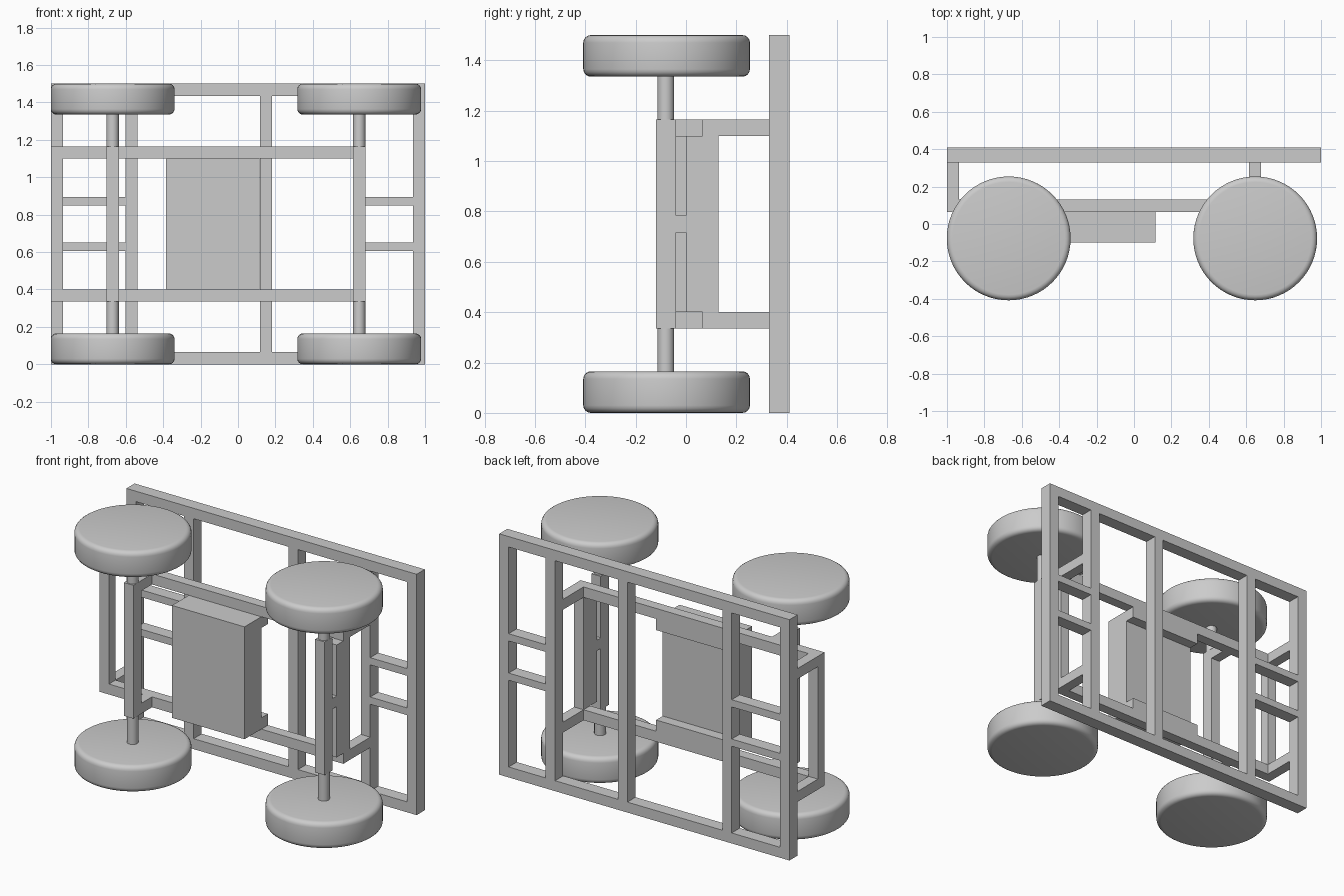
import bpy
import math

cube = bpy.data.objects.get("Cube")
if cube:
    bpy.data.objects.remove(cube, do_unlink=True)

grey = bpy.data.materials.new("plain_grey")
grey.use_nodes = True
GREY = (0.6, 0.6, 0.6, 1)
grey.diffuse_color = GREY
grey.node_tree.nodes["Principled BSDF"].inputs["Base Color"].default_value = GREY

BAR = 0.065                    # thickness of the square bars
WIDTH = 1.5                    # overall size along z
RAIL_LOW, RAIL_HIGH = 0.335, WIDTH - 0.335
AXLE_Y = -0.077


def box(name, x, y, z):
    """Box from (min, max) ranges on each axis."""
    ranges = (x, y, z)
    bpy.ops.mesh.primitive_cube_add(size=1, location=[sum(r) / 2 for r in ranges])
    ob = bpy.context.object
    ob.name = name
    ob.scale = [r[1] - r[0] for r in ranges]
    bpy.ops.object.transform_apply(location=False, rotation=False, scale=True)
    ob.data.materials.append(grey)
    return ob


def drum(name, x, y, z, radius, sides, bevel=0):
    """Upright cylinder, with optional rounded rims."""
    bpy.ops.mesh.primitive_cylinder_add(vertices=sides, radius=radius, depth=z[1] - z[0],
                                        location=(x, y, sum(z) / 2))
    ob = bpy.context.object
    ob.name = name
    ob.data.materials.append(grey)
    if bevel:
        mod = ob.modifiers.new("rounded_rim", "BEVEL")
        mod.width = bevel
        mod.segments = 4
        mod.limit_method = "ANGLE"
        bpy.ops.object.modifier_apply(modifier=mod.name)
    bpy.ops.object.shade_smooth_by_angle(angle=math.radians(35))
    return ob


def both_sides(z):
    """A z range and its mirror image across the chassis."""
    return (("lower", z), ("upper", (WIDTH - z[1], WIDTH - z[0])))


# Deck frame: long edges, cross members and short slats
deck = (0.33, 0.41)
for side, z in both_sides((0, BAR)):
    box(f"deck_edge_{side}", (-1, 1), deck, z)
for i, x in enumerate((-1, -0.602, 0.117, 0.615, 1 - BAR)):
    box(f"deck_cross_member_{i}", (x, x + BAR), deck, (BAR, WIDTH - BAR))
for side, z in both_sides((0.605, 0.65)):
    box(f"rear_slat_{side}", (-1 + BAR, -0.602), deck, z)
    box(f"front_slat_{side}", (0.68, 1 - BAR), deck, z)

# Chassis: rails, risers to the deck and end bars
for side, z in both_sides((RAIL_LOW, RAIL_LOW + BAR)):
    box(f"chassis_rail_{side}", (-1, 0.68), (BAR, 2 * BAR), z)
    box(f"rear_riser_{side}", (-1, -1 + BAR), (2 * BAR, deck[0]), z)
    box(f"front_riser_{side}", (0.615, 0.68), (2 * BAR, deck[0]), z)
    box(f"rear_axle_mount_{side}", (-0.702, -0.638), (-0.04, BAR), z)
inner = (RAIL_LOW + BAR, RAIL_HIGH - BAR)
box("rear_end_bar", (-1, -1 + BAR), (BAR, 2 * BAR), inner)
box("front_end_bar", (0.615, 0.68), (0, 2 * BAR), inner)

# Steering pivot between the front end bar and the front axle
box("front_pivot", (0.615, 0.68), (-0.04, 0), (0.717, 0.783))

# Equipment box with mounting tabs along the rails
box("equipment_box", (-0.385, 0.115), (-0.1, BAR), inner)
for side, z in both_sides((inner[0], inner[0] + 0.07)):
    box(f"box_tab_{side}", (-0.385, 0.115), (BAR, 2 * BAR), z)

# Axles and wheels
for end, x in (("rear", -0.67), ("front", 0.648)):
    box(f"{end}_axle_beam", (x - 0.0325, x + 0.0325), (-0.12, -0.04), (RAIL_LOW, RAIL_HIGH))
    for side, z in both_sides((0, 0.165)):
        drum(f"{end}_wheel_{side}", x, AXLE_Y, z, 0.331, 64, 0.03)
    for side, z in both_sides((0.16, RAIL_LOW)):
        drum(f"{end}_spindle_{side}", x, AXLE_Y - 0.003, z, 0.033, 32)
